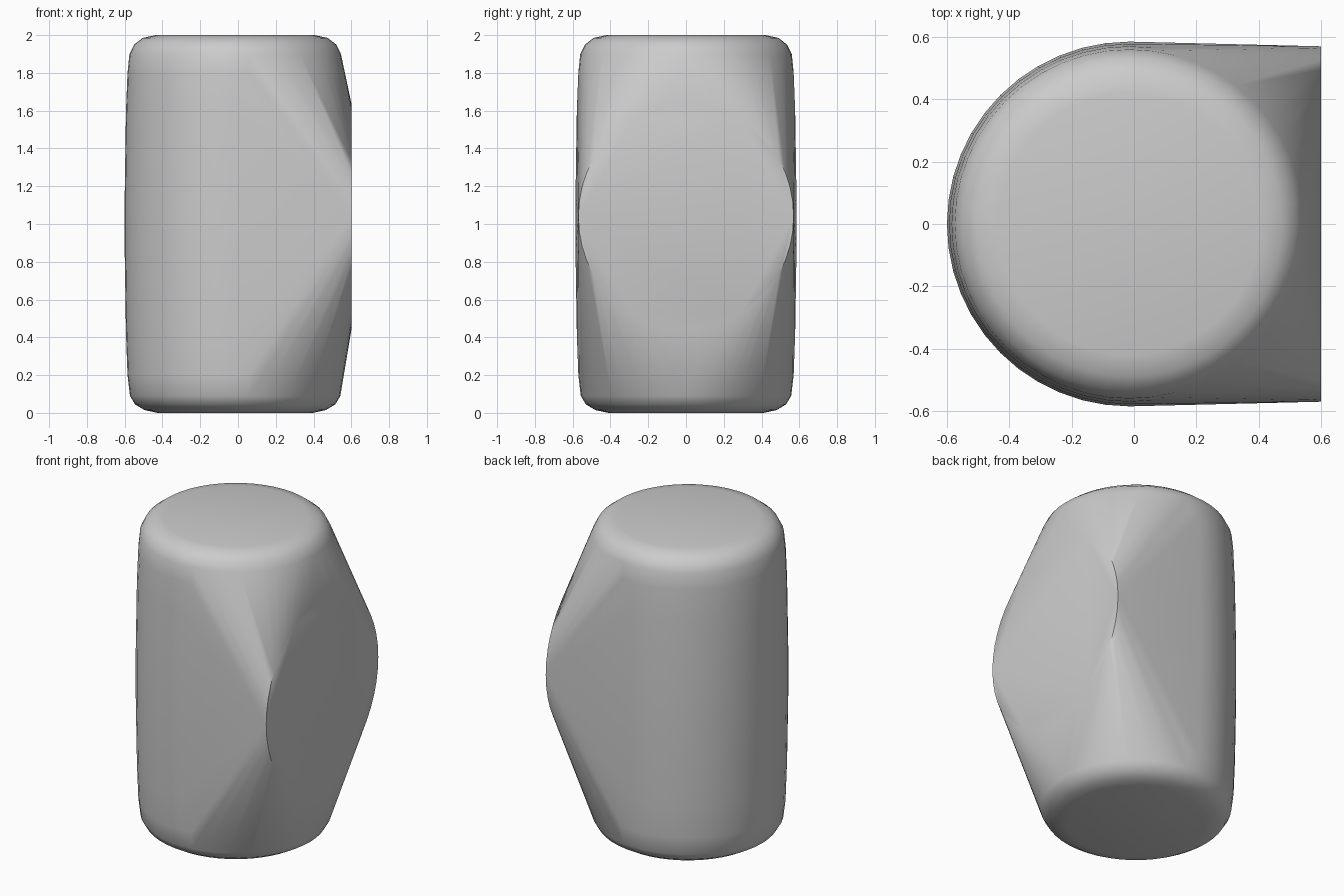
import bpy
import bmesh
from math import cos, sin, tau, radians

default = bpy.data.objects.get("Cube")
if default:
    bpy.data.objects.remove(default, do_unlink=True)

# Single grey material
grey = bpy.data.materials.new("plain grey")
grey.use_nodes = True
colour = (0.6, 0.6, 0.6, 1)
grey.diffuse_color = colour
grey.node_tree.nodes["Principled BSDF"].inputs["Base Color"].default_value = colour

SIDES = 48
bm = bmesh.new()


def ring(place):
    """Add a ring of points, placed by cosine and sine."""
    for i in range(SIDES):
        a = tau * i / SIDES
        bm.verts.new(place(cos(a), sin(a)))


# Barrel with rounded rims and slightly bulging walls: (radius, height)
profile = [(0.41, 0), (0.48, 0.015), (0.53, 0.045), (0.557, 0.09),
           (0.57, 0.2), (0.578, 0.42), (0.585, 0.85), (0.585, 1.15),
           (0.578, 1.6), (0.57, 1.8), (0.56, 1.9), (0.535, 1.95),
           (0.49, 1.985), (0.42, 2)]
for r, z in profile:
    ring(lambda c, s: (r * c - 0.015, r * s, z))

# Flat round pad on the +x side, blended into the barrel by the hull
ring(lambda c, s: (0.6, 0.57 * c, 1.04 + 0.6 * s))

hull = bmesh.ops.convex_hull(bm, input=bm.verts[:])
inner = {v for v in hull["geom_interior"] + hull["geom_unused"]
         if isinstance(v, bmesh.types.BMVert)}
bmesh.ops.delete(bm, geom=list(inner), context="VERTS")
bmesh.ops.dissolve_limit(bm, angle_limit=radians(0.2),
                         verts=bm.verts[:], edges=bm.edges[:])
bmesh.ops.recalc_face_normals(bm, faces=bm.faces[:])

mesh = bpy.data.meshes.new("rounded_body")
bm.to_mesh(mesh)
bm.free()
mesh.materials.append(grey)
body = bpy.data.objects.new("rounded_body", mesh)
bpy.context.collection.objects.link(body)
bpy.context.view_layer.objects.active = body
body.select_set(True)
bpy.ops.object.shade_smooth_by_angle(angle=radians(50))
